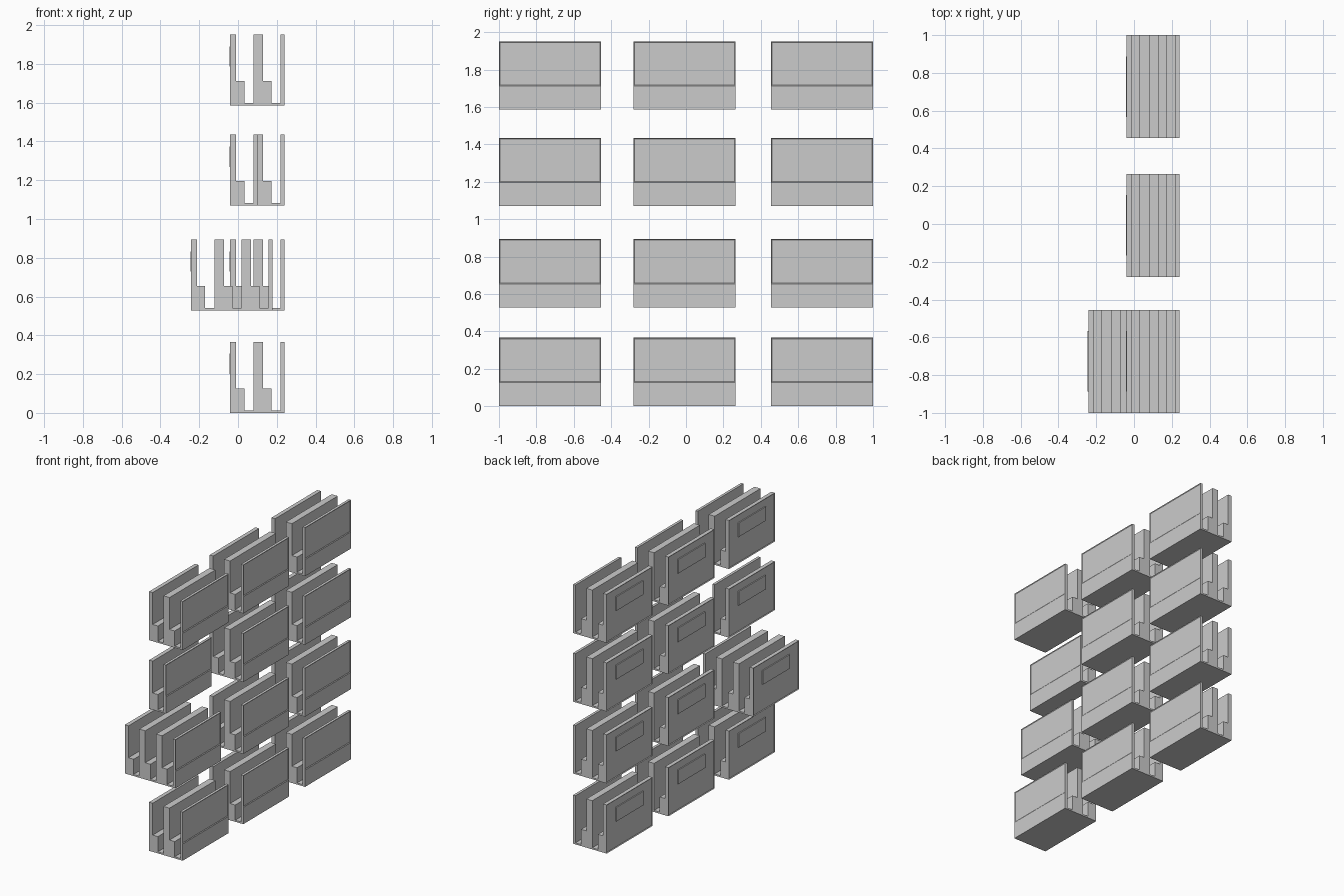
import bpy, bmesh

if "Cube" in bpy.data.objects:
    bpy.data.objects.remove(bpy.data.objects["Cube"])

LENGTH, HEIGHT, WIDTH = 0.545, 0.366, 0.14
STEP_Z, FLOOR_Z = 0.126, 0.012


def finish(name, bm, loc):
    bmesh.ops.recalc_face_normals(bm, faces=bm.faces)
    mesh = bpy.data.meshes.new(name)
    bm.to_mesh(mesh)
    bm.free()
    ob = bpy.data.objects.new(name, mesh)
    ob.location = loc
    bpy.context.collection.objects.link(ob)


def box(name, loc, x0, x1, z0, z1, y0=0, y1=LENGTH, inset_dir=0, rim=0.008, depth=0.005):
    """Box, with an optional shallow framed recess on its -x or +x face."""
    bm = bmesh.new()
    bmesh.ops.create_cube(bm, size=1)
    for v in bm.verts:
        v.co = ((x0, x1)[v.co.x > 0], (y0, y1)[v.co.y > 0], (z0, z1)[v.co.z > 0])
    bm.normal_update()
    if inset_dir:
        side = [f for f in bm.faces if f.normal.x * inset_dir > 0.9]
        bmesh.ops.inset_individual(bm, faces=side, thickness=rim, depth=-depth)
    finish(name, bm, loc)


def base(name, loc):
    """Stepped base: tall shelf block followed by a thin floor."""
    pts = [(0.03, 0), (0.12, 0), (0.12, FLOOR_Z), (0.073, FLOOR_Z), (0.073, STEP_Z), (0.03, STEP_Z)]
    bm = bmesh.new()
    face = bm.faces.new([bm.verts.new((x, 0, z)) for x, z in pts])
    ext = bmesh.ops.extrude_face_region(bm, geom=[face])["geom"]
    bmesh.ops.translate(bm, vec=(0, LENGTH, 0), verts=[g for g in ext if isinstance(g, bmesh.types.BMVert)])
    finish(name, bm, loc)


def module(loc):
    # rear board with framed recess and raised plate
    box("back_panel", loc, 0, 0.03, 0, HEIGHT, inset_dir=-1)
    mid = LENGTH / 2
    box("back_plate", loc, -0.003, 0.01, 0.2, 0.305, mid - 0.16, mid + 0.16)
    base("stepped_base", loc)
    # front board: plain skirt and recessed upper part
    box("front_skirt", loc, 0.12, WIDTH, 0, STEP_Z)
    box("front_panel", loc, 0.12, WIDTH, STEP_Z, HEIGHT, inset_dir=1, depth=0.004)


# grid of bays: 3 columns by 4 levels, (start x, bays) differs for two of them
special = {(0, 1): (-0.242, 3), (0, 2): (-0.04, 1)}
for c, y in enumerate((-1.0, -0.28, 0.455)):
    for r, z in enumerate((0.0, 0.528, 1.069, 1.585)):
        x, count = special.get((c, r), (-0.04, 2))
        for i in range(count):
            module((x + i * WIDTH, y, z))
